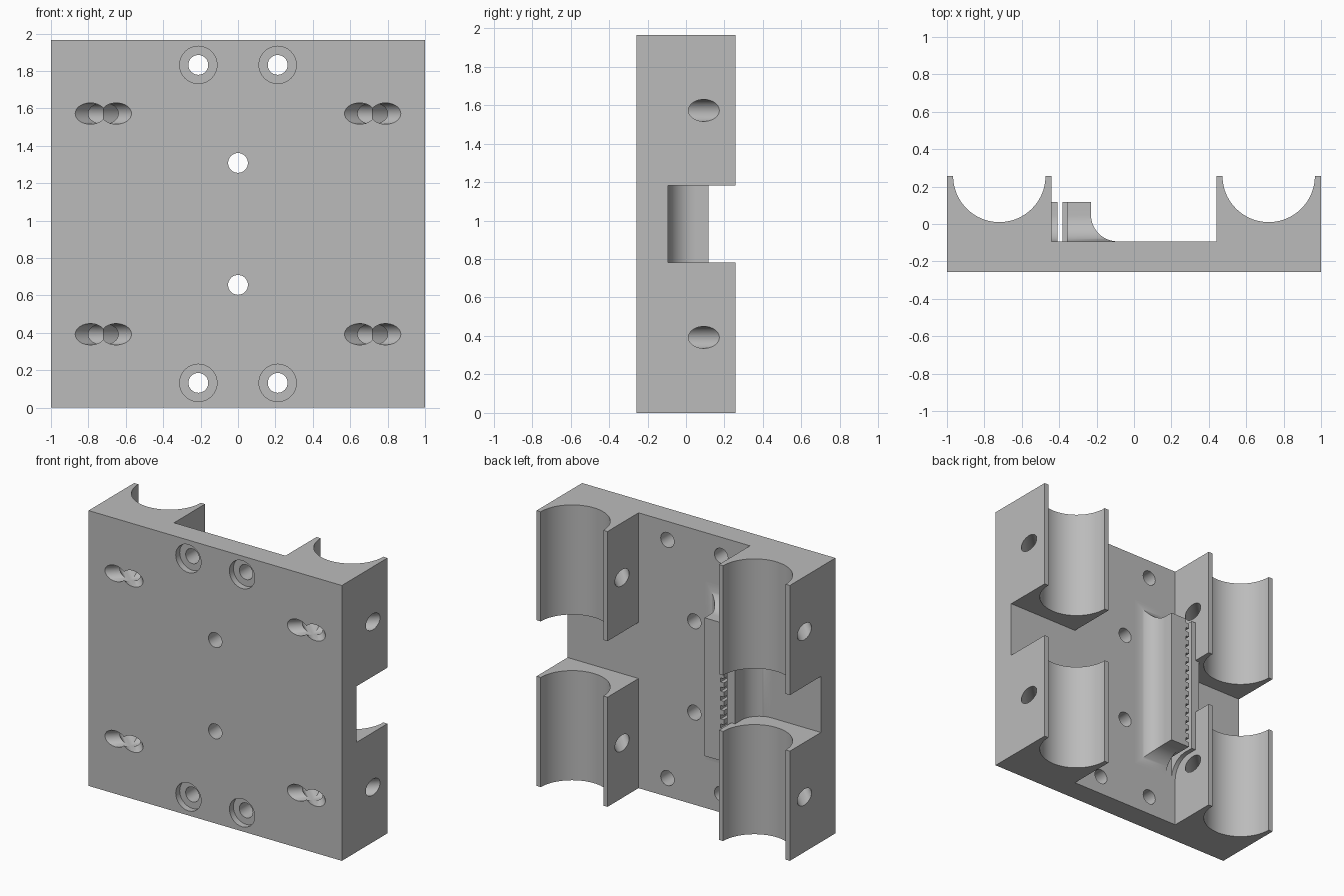
import bpy, bmesh, math
from mathutils import Vector

if "Cube" in bpy.data.objects:
    bpy.data.objects.remove(bpy.data.objects["Cube"])

H = 1.965                  # height of the carriage
FRONT, FLOOR, BACK = -0.257, -0.093, 0.257
MID = H / 2

grey = bpy.data.materials.new("plain_grey")
grey.use_nodes = True
grey.diffuse_color = (0.5, 0.5, 0.5, 1)
grey.node_tree.nodes["Principled BSDF"].inputs["Base Color"].default_value = (0.5, 0.5, 0.5, 1)


def add_object(name, bm):
    bmesh.ops.recalc_face_normals(bm, faces=bm.faces)
    mesh = bpy.data.meshes.new(name)
    bm.to_mesh(mesh)
    bm.free()
    mesh.materials.append(grey)
    obj = bpy.data.objects.new(name, mesh)
    bpy.context.collection.objects.link(obj)
    return obj


def add_box(bm, low, high):
    verts = bmesh.ops.create_cube(bm, size=1)["verts"]
    for v in verts:
        v.co = Vector([high[i] if v.co[i] > 0 else low[i] for i in range(3)])


def box(name, low, high):
    bm = bmesh.new()
    add_box(bm, low, high)
    return add_object(name, bm)


def rod(start, end, radius):
    start, end = Vector(start), Vector(end)
    bm = bmesh.new()
    bmesh.ops.create_cone(bm, cap_ends=True, segments=32, radius1=radius,
                          radius2=radius, depth=(end - start).length)
    obj = add_object("cutter", bm)
    obj.rotation_mode = "QUATERNION"
    obj.rotation_quaternion = (end - start).to_track_quat("Z", "Y")
    obj.location = (start + end) / 2
    return obj


def cut(target, cutter):
    cutter.hide_render = True
    mod = target.modifiers.new("cut", "BOOLEAN")
    mod.operation = "DIFFERENCE"
    mod.solver = "EXACT"
    mod.object = cutter
    bpy.context.view_layer.update()
    result = target.evaluated_get(bpy.context.evaluated_depsgraph_get())
    mesh = bpy.data.meshes.new_from_object(result)
    target.modifiers.clear()
    target.data = mesh
    bpy.data.objects.remove(cutter)


def smooth(obj):
    bpy.ops.object.select_all(action="DESELECT")
    obj.select_set(True)
    bpy.context.view_layer.objects.active = obj
    bpy.ops.object.shade_smooth_by_angle(angle=math.radians(30))


# Carriage body: plate with two grooved bearing columns, extruded upward
def groove(cx, radius=0.247, steps=40):
    return [(cx + radius * math.cos(math.pi * i / steps),
             BACK - radius * math.sin(math.pi * i / steps)) for i in range(steps + 1)]


outline = [(-1, FRONT), (1, FRONT), (1, BACK)] + groove(0.72)
outline += [(0.44, BACK), (0.44, FLOOR), (-0.44, FLOOR), (-0.44, BACK)]
outline += groove(-0.72) + [(-1, BACK)]
bm = bmesh.new()
base = bm.faces.new([bm.verts.new((x, y, 0)) for x, y in outline])
top = bmesh.ops.extrude_face_region(bm, geom=[base])["geom"]
bmesh.ops.translate(bm, vec=(0, 0, H), verts=[v for v in top if isinstance(v, bmesh.types.BMVert)])
body = add_object("carriage_body", bm)

# Gap between upper and lower bearing seats
for side in (-1, 1):
    xs = sorted((side * 0.44, side * 1.1))
    cut(body, box("cutter", (xs[0], FLOOR, MID - 0.2), (xs[1], 0.5, MID + 0.2)))

# Plate holes: centre pair, then counterbored corner holes
for up in (-1, 1):
    z = MID + up * 0.326
    cut(body, rod((0, -0.5, z), (0, 0.2, z), 0.053))
    z = MID + up * 0.85
    for x in (-0.212, 0.212):
        cut(body, rod((x, -0.5, z), (x, 0.2, z), 0.053))
        cut(body, rod((x, -0.5, z), (x, FRONT + 0.045, z), 0.1))

# Crossing diagonal tie holes behind every bearing seat
for up in (-1, 1):
    z = MID + up * 0.59
    for side in (-1, 1):
        for lean in (-1, 1):
            cross = Vector((side * 0.72, -0.187, z))
            step = Vector((lean, 1, 0))
            cut(body, rod(cross - 0.25 * step, cross + 0.42 * step, 0.057))
smooth(body)

# Belt clamp: block with a coved foot on all sides
COVE, TOP = 0.142, 0.118
X0, X1, Z0, Z1 = -0.47, -0.23, MID - 0.493, MID + 0.493
levels = [(0, TOP)]
for i in range(17):
    a = math.pi / 2 * i / 16
    levels.append((COVE * (1 - math.cos(a)), FLOOR + COVE * (1 - math.sin(a))))
levels.append((COVE, FLOOR - 0.02))
bm = bmesh.new()
rings = [[bm.verts.new(p) for p in ((X0 - d, y, Z0 - d), (X1 + d, y, Z0 - d),
                                    (X1 + d, y, Z1 + d), (X0 - d, y, Z1 + d))]
         for d, y in levels]
for upper, lower in zip(rings, rings[1:]):
    for i in range(4):
        j = (i + 1) % 4
        bm.faces.new((upper[i], upper[j], lower[j], lower[i]))
bm.faces.new(rings[0])
bm.faces.new(rings[-1])
clamp = add_object("belt_clamp", bm)
cut(clamp, box("cutter", (-0.408, -0.3, 0), (-0.357, 0.3, H)))
smooth(clamp)

# Teeth gripping the belt along one wall of the slot
bm = bmesh.new()
count = 15
pitch = (Z1 - Z0) / count
for i in range(count):
    z = Z0 + pitch * i
    add_box(bm, (-0.382, FLOOR - 0.01, z), (-0.355, TOP, z + pitch * 0.55))
add_object("belt_teeth", bm)
